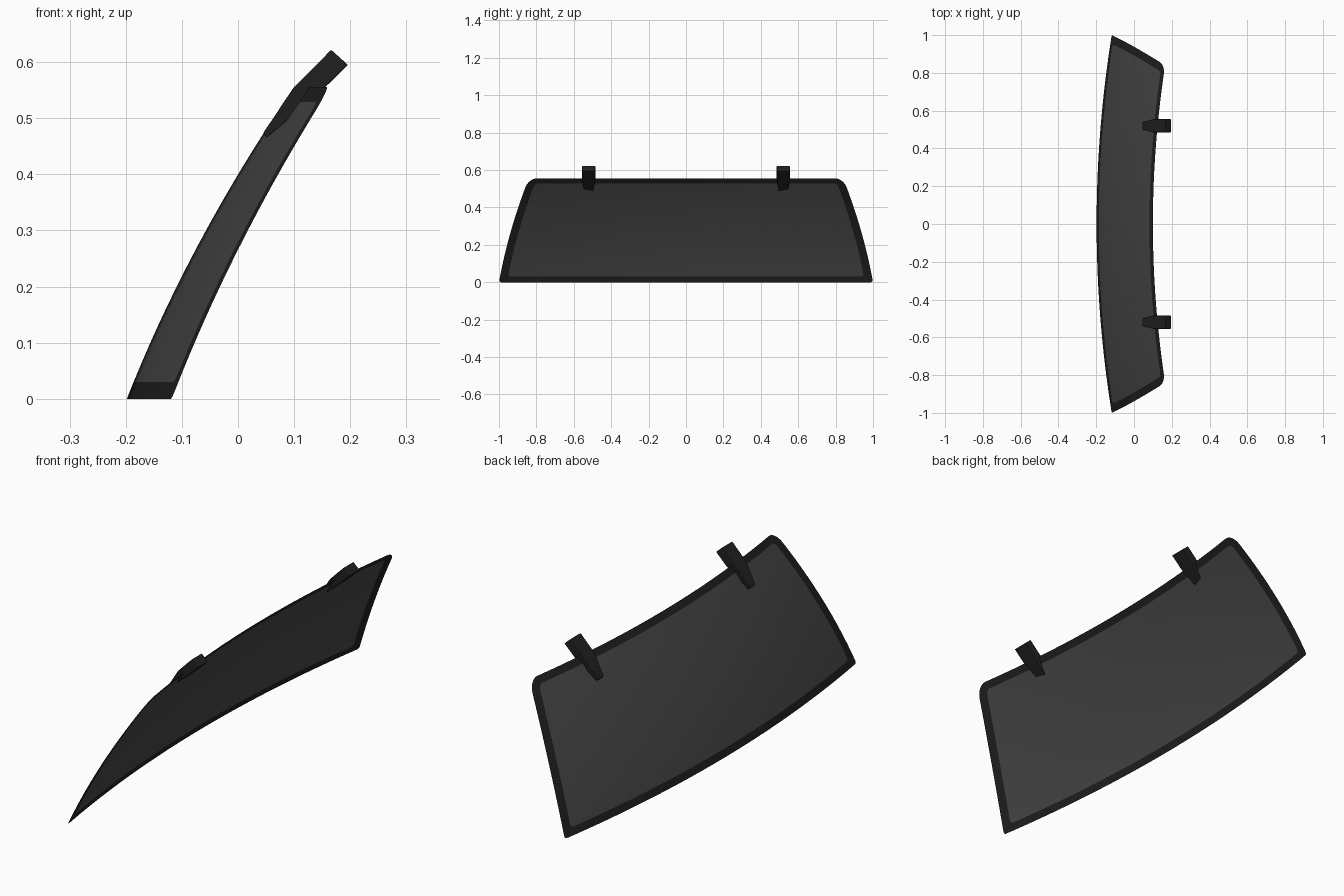
import bpy, bmesh, math

if "Cube" in bpy.data.objects:
    bpy.data.objects.remove(bpy.data.objects["Cube"])

TOP = 0.556
COLS = 40


def surface(y, z):
    # Doubly curved window surface: x as a function of width and height
    t = z / TOP
    return (-0.198 + 0.298 * t - 0.08 * t * (1 - t) + (0.08 + 0.012 * t) * y * y, y, z)


def half_width(z, inset, lo, hi, r_lo, r_hi):
    # Bowed side edge with rounded top and bottom corners
    t = z / TOP
    w = 1.0 - 0.16 * t + 0.06 * t * (1 - t) - inset
    for d, r in ((z - (hi - r_hi), r_hi), (lo + r_lo - z, r_lo)):
        if d > 0:
            w += math.sqrt(max(r * r - d * d, 0)) - r
    return w


def rows(lo, hi, r_lo, r_hi):
    arc = [math.pi / 2 * i / 6 for i in range(7)]
    low = [lo + r_lo * (1 - math.cos(a)) for a in arc]
    high = [hi - r_hi * (1 - math.sin(a)) for a in arc]
    a, b = low[-1], high[0]
    return low + [a + (b - a) * i / 16 for i in range(1, 16)] + high


def grid(inset, lo, hi, r_lo, r_hi):
    return [[surface(half_width(z, inset, lo, hi, r_lo, r_hi) * (2 * j / COLS - 1), z)
             for j in range(COLS + 1)] for z in rows(lo, hi, r_lo, r_hi)]


def perimeter(g):
    return (g[0][:-1] + [r[-1] for r in g[:-1]] +
            g[-1][:0:-1] + [r[0] for r in g[:0:-1]])


def material(name, v):
    m = bpy.data.materials.new(name)
    m.diffuse_color = (v, v, v, 1)
    m.use_nodes = True
    m.node_tree.nodes["Principled BSDF"].inputs["Base Color"].default_value = m.diffuse_color
    return m


def add(name, verts, faces, mat, angle):
    me = bpy.data.meshes.new(name)
    me.from_pydata(verts, [], faces)
    bm = bmesh.new()
    bm.from_mesh(me)
    bmesh.ops.recalc_face_normals(bm, faces=bm.faces)
    # Open sheets face outwards, towards -x
    if any(e.is_boundary for e in bm.edges) and sum(f.normal.x for f in bm.faces) > 0:
        bmesh.ops.reverse_faces(bm, faces=bm.faces)
    bm.to_mesh(me)
    bm.free()
    me.materials.append(mat)
    ob = bpy.data.objects.new(name, me)
    bpy.context.collection.objects.link(ob)
    bpy.ops.object.select_all(action='DESELECT')
    ob.select_set(True)
    bpy.context.view_layer.objects.active = ob
    bpy.ops.object.shade_smooth_by_angle(angle=math.radians(angle))
    return ob


glass_mat = material("tinted_glass", 0.065)
trim_mat = material("black_trim", 0.015)

# Glass pane
inner = grid(0.043, 0.03, 0.529, 0.015, 0.02)
n = COLS + 1
add("window_glass", [p for r in inner for p in r],
    [(i * n + j, i * n + j + 1, (i + 1) * n + j + 1, (i + 1) * n + j)
     for i in range(len(inner) - 1) for j in range(COLS)], glass_mat, 40)

# Dark band around the pane
outer = grid(0.0, 0.0, TOP, 0.012, 0.045)
a, b = perimeter(outer), perimeter(inner)
k = len(a)
add("window_border", a + b,
    [(i, (i + 1) % k, k + (i + 1) % k, k + i) for i in range(k)], trim_mat, 40)

# Hinges: tapered side profile (x, z, half width)
profile = [(0.045, 0.474, 0.021), (0.1, 0.555, 0.035), (0.166, 0.622, 0.035),
           (0.196, 0.595, 0.035), (0.148, 0.548, 0.035), (0.051, 0.465, 0.021)]
for side, yc in (("left", -0.52), ("right", 0.52)):
    verts = [(x, yc + s * h, z) for s in (-1, 1) for x, z, h in profile]
    faces = [(i, (i + 1) % 6, 6 + (i + 1) % 6, 6 + i) for i in range(6)]
    for o in (0, 6):
        faces += [(o, o + 1, o + 4, o + 5), (o + 1, o + 2, o + 3, o + 4)]
    ob = add("hinge_" + side, verts, faces, trim_mat, 30)
    bev = ob.modifiers.new("bevel", 'BEVEL')
    bev.width = 0.002
    bev.segments = 2
